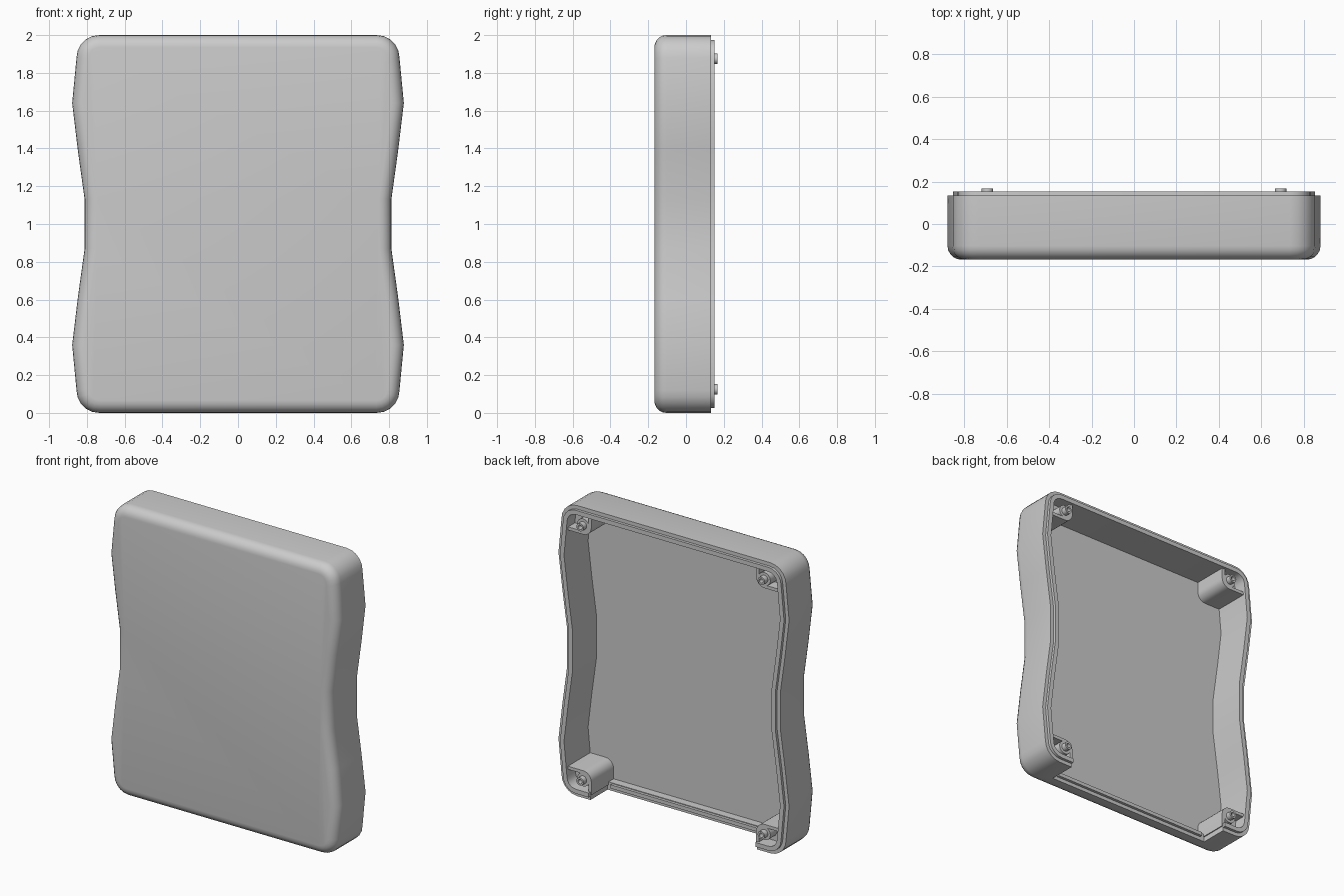
import bpy, bmesh, math
from mathutils import Vector

if "Cube" in bpy.data.objects:
    bpy.data.objects.remove(bpy.data.objects["Cube"])

grey = bpy.data.materials.new("light_grey_plastic")
grey.diffuse_color = (0.6, 0.6, 0.6, 1)
grey.use_nodes = True
grey.node_tree.nodes["Principled BSDF"].inputs["Base Color"].default_value = grey.diffuse_color


def finish(name, bm, smooth=None):
    bmesh.ops.recalc_face_normals(bm, faces=bm.faces)
    me = bpy.data.meshes.new(name)
    bm.to_mesh(me)
    bm.free()
    ob = bpy.data.objects.new(name, me)
    bpy.context.collection.objects.link(ob)
    me.materials.append(grey)
    if smooth:
        bpy.ops.object.select_all(action='DESELECT')
        ob.select_set(True)
        bpy.context.view_layer.objects.active = ob
        bpy.ops.object.shade_smooth_by_angle(angle=math.radians(smooth))
    return ob


def loft(bm, rings, caps=True, closed=False):
    """Join rings of points with quads; cap the ends or close the tube."""
    vs = [[bm.verts.new(p) for p in r] for r in rings]
    pairs = list(zip(vs, vs[1:])) + ([(vs[-1], vs[0])] if closed else [])
    for a, b in pairs:
        for i in range(len(a)):
            j = (i + 1) % len(a)
            bm.faces.new((a[i], a[j], b[j], b[i]))
    if caps and not closed:
        bm.faces.new(vs[0])
        bm.faces.new(vs[-1])


def prism(name, pts, y0, y1, smooth=None):
    bm = bmesh.new()
    loft(bm, [[(x, y, z) for x, z in pts] for y in (y0, y1)])
    return finish(name, bm, smooth)


def box(name, x0, x1, y0, y1, z0, z1):
    return prism(name, [(x0, z0), (x1, z0), (x1, z1), (x0, z1)], y0, y1)


def inset(pts, d):
    """Mitred inward offset of a counter-clockwise outline."""
    out = []
    for i, p in enumerate(pts):
        e1 = (p - pts[i - 1]).normalized()
        e2 = (pts[(i + 1) % len(pts)] - p).normalized()
        n1, n2 = Vector((-e1.y, e1.x)), Vector((-e2.y, e2.x))
        out.append(p + (n1 + n2) * d / (1 + n1.dot(n2)))
    return out


# Waisted outline: one quarter, mirrored to four
corner = [(0.735 + 0.12 * math.sin(a), 1.88 + 0.12 * math.cos(a))
          for a in [math.radians(t) for t in (90, 72, 54, 36, 18, 0)]]
quarter = [(0.812, 1.13), (0.848, 1.39), (0.878, 1.64)] + corner
right = [(x, 2 - z) for x, z in reversed(quarter)] + quarter
outline = [Vector(p) for p in right + [(-x, z) for x, z in reversed(right)]]

# Shell: rounded front edge, wall, stepped lip, inner wall, floor
R = 0.065
steps = [(R * (1 - math.sin(a)), -0.168 + R * (1 - math.cos(a)))
         for a in [math.radians(t) for t in range(0, 91, 18)]]
steps += [(0, 0.133), (0.025, 0.133), (0.025, 0.152), (0.055, 0.152),
          (0.055, -0.11)]
bm = bmesh.new()
loft(bm, [[(p.x, y, p.y) for p in inset(outline, d)] for d, y in steps])
shell = finish("case_shell", bm, 35)

# Opening in the bottom wall, leaving a low sill
cutter = box("opening_cutter", -0.635, 0.635, -0.055, 0.3, -0.1, 0.1)
cutter.hide_render = True
cutter.hide_viewport = True
mod = shell.modifiers.new("opening", 'BOOLEAN')
mod.operation = 'DIFFERENCE'
mod.object = cutter
mod.solver = 'EXACT'
box("sill_tongue", -0.6, 0.6, -0.06, -0.036, 0.025, 0.05)

# Screw posts in the four corners
CX, CZ, PR = 0.69, 0.125, 0.062
arc = [(CX + PR * math.cos(a), CZ + PR * math.sin(a))
       for a in [math.radians(t) for t in range(90, 181, 15)]]
arc_in = [(CX + (x - CX) * 0.65, CZ + (z - CZ) * 0.65) for x, z in arc]
rim = [(0.735, 0.035), (0.795, 0.06), (0.825, 0.12)]
post = [(0.825, CZ + PR)] + arc + [(CX - PR, 0.035)] + rim
web = ([(0.825, CZ + PR)] + arc + [(CX - PR, 0.035), (CX - PR * 0.65, 0.035)]
       + arc_in[::-1] + [(0.825, CZ + PR * 0.65)])
# Boss profile: radius and depth
boss = [(0.015, 0.05), (0.046, 0.05), (0.046, 0.133), (0.027, 0.133),
        (0.027, 0.168), (0.015, 0.168)]

for sx, side in ((1, "right"), (-1, "left")):
    for top in (False, True):
        def place(pts):
            return [(sx * x, 2 - z if top else z) for x, z in pts]
        tag = ("top_" if top else "bottom_") + side
        prism("post_" + tag, place(post), -0.12, 0.06, 35)
        prism("post_web_" + tag, place(web), 0.05, 0.133, 35)
        bm = bmesh.new()
        cx, cz = place([(CX, CZ)])[0]
        ts = [2 * math.pi * k / 16 for k in range(16)]
        loft(bm, [[(cx + r * math.cos(t), y, cz + r * math.sin(t)) for t in ts]
                  for r, y in boss], closed=True)
        finish("screw_boss_" + tag, bm, 35)
